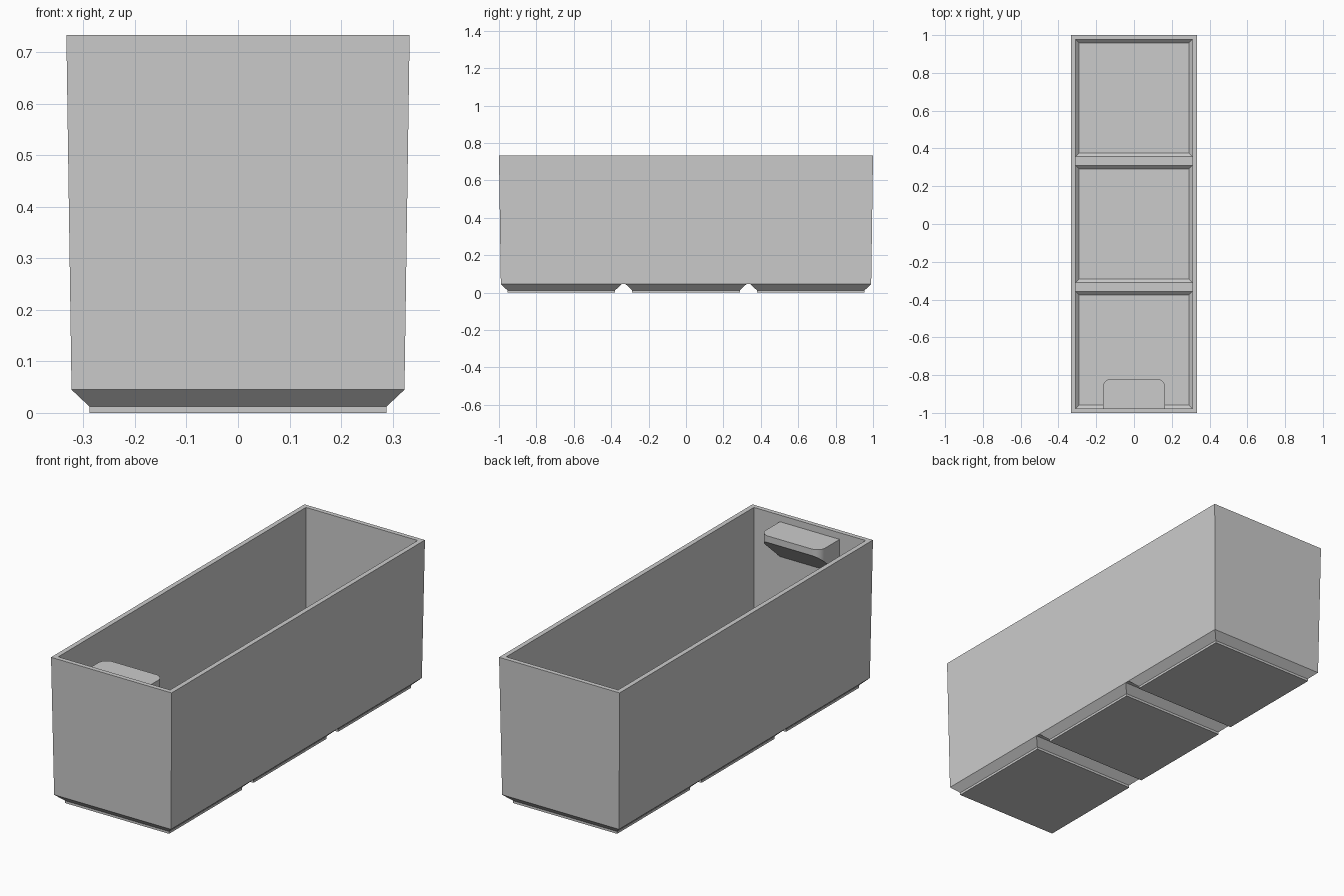
import bpy
import bmesh
import math

cube = bpy.data.objects.get("Cube")
if cube:
    bpy.data.objects.remove(cube, do_unlink=True)

grey = bpy.data.materials.new("plain_grey")
grey.use_nodes = True
colour = (0.6, 0.6, 0.6, 1)
grey.diffuse_color = colour
grey.node_tree.nodes["Principled BSDF"].inputs["Base Color"].default_value = colour

PITCH = 0.667   # spacing of the three cells
RIB = 0.063     # height of the divider tops


def ring(bm, hx, hy, z, cy=0):
    return [bm.verts.new((sx * hx, cy + sy * hy, z))
            for sx, sy in ((-1, -1), (1, -1), (1, 1), (-1, 1))]


def loft(bm, sections, cy=0):
    """Join stacked rectangles (half x, half y, z) and return the rings."""
    rings = [ring(bm, *s, cy) for s in sections]
    for a, b in zip(rings, rings[1:]):
        for i in range(4):
            j = (i + 1) % 4
            bm.faces.new((a[i], a[j], b[j], b[i]))
    return rings


def finish(bm, name):
    mesh = bpy.data.meshes.new(name)
    bm.to_mesh(mesh)
    bm.free()
    mesh.materials.append(grey)
    obj = bpy.data.objects.new(name, mesh)
    bpy.context.collection.objects.link(obj)
    return obj


# Tapered bin: underside, outer walls, rim, inner walls, pockets and dividers
bm = bmesh.new()
rings = loft(bm, [(0.323, 0.99, 0.045), (0.333, 1.0, 0.733),
                  (0.309, 0.977, 0.733), (0.309, 0.977, RIB)])
bm.faces.new(rings[0][::-1])
for cell in (-1, 0, 1):
    pocket = loft(bm, [(0.309, 0.31, RIB), (0.267, 0.268, 0.021)], cell * PITCH)
    bm.faces.new(pocket[-1])
for side in (-1, 1):
    bm.faces.new(ring(bm, 0.309, PITCH / 2 - 0.31, RIB, side * PITCH / 2))
bmesh.ops.remove_doubles(bm, verts=bm.verts, dist=0.0005)
finish(bm, "bin_body")

# Chamfered feet, open on top where they meet the bin
for cell, name in ((-1, "front"), (0, "middle"), (1, "back")):
    bm = bmesh.new()
    rings = loft(bm, [(0.288, 0.288, 0), (0.288, 0.288, 0.012),
                      (0.323, 0.323, 0.045)], cell * PITCH)
    bm.faces.new(rings[0][::-1])
    finish(bm, name + "_foot")

# Label ledge: rounded flat top with an underside sloping back to the front wall
WALL, EDGE, HALF, R = -0.978, -0.82, 0.165, 0.045
outline = [(HALF, WALL)]
for start, side in ((0, 1), (90, -1)):
    for k in range(9):
        a = math.radians(start + 90 * k / 8)
        outline.append((side * (HALF - R) + R * math.cos(a),
                        EDGE - R + R * math.sin(a)))
outline.append((-HALF, WALL))

bm = bmesh.new()
top = [bm.verts.new((x, y, 0.7)) for x, y in outline]
low = [bm.verts.new((x, y, 0.525 + 0.9 * (y - WALL))) for x, y in outline]
bm.faces.new(top)
bm.faces.new(low[::-1])
for i in range(len(top)):
    j = (i + 1) % len(top)
    bm.faces.new((top[i], low[i], low[j], top[j]))
bmesh.ops.recalc_face_normals(bm, faces=bm.faces)
ledge = finish(bm, "label_ledge")
bpy.context.view_layer.objects.active = ledge
ledge.select_set(True)
bpy.ops.object.shade_smooth_by_angle(angle=math.radians(30))
ledge.select_set(False)
